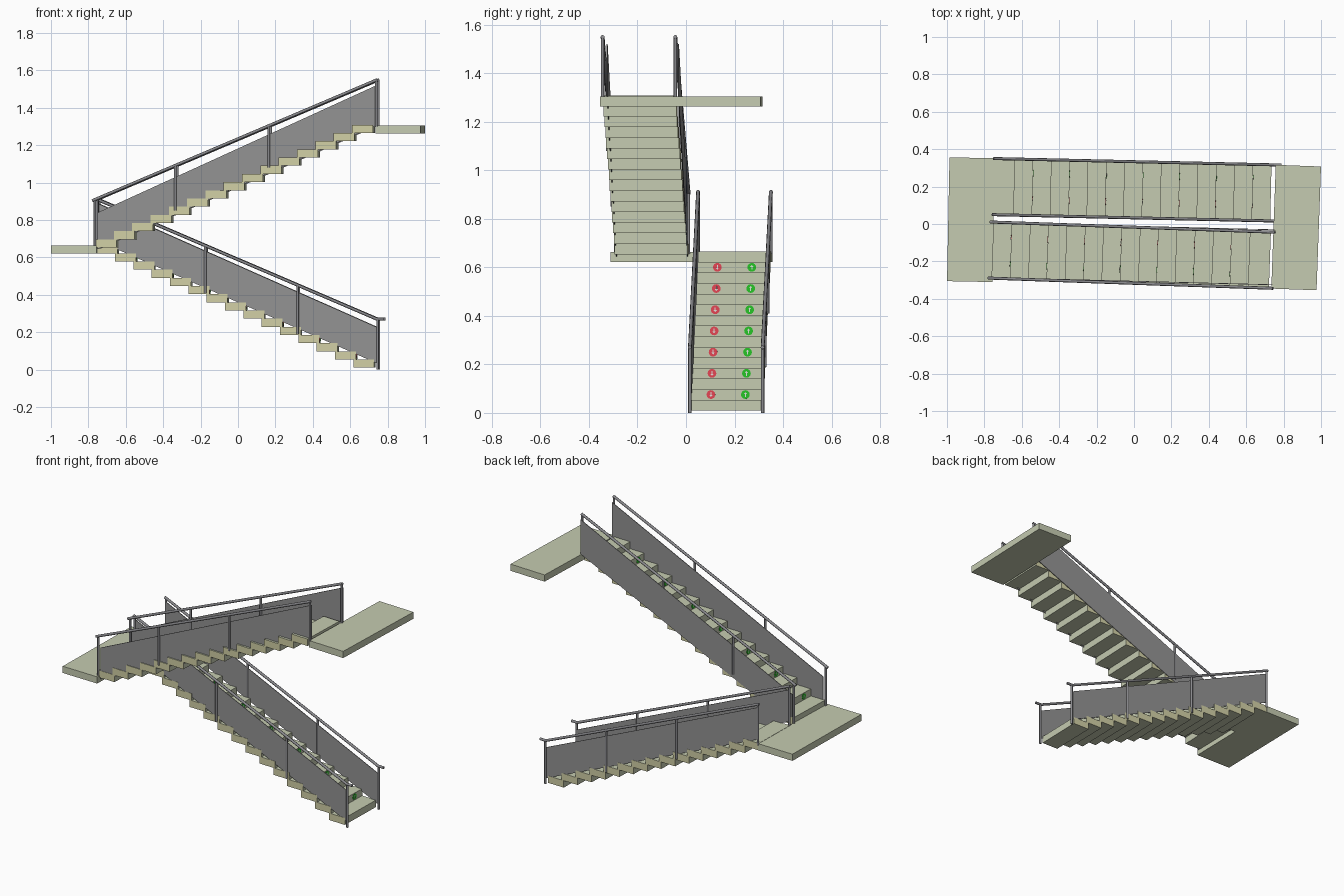
import bpy, bmesh, math
from mathutils import Matrix, Vector

if "Cube" in bpy.data.objects:
    bpy.data.objects.remove(bpy.data.objects["Cube"])


def mat(name, rgb):
    m = bpy.data.materials.new(name)
    m.diffuse_color = (*rgb, 1)
    m.use_nodes = True
    m.node_tree.nodes["Principled BSDF"].inputs["Base Color"].default_value = m.diffuse_color
    return m


STONE = mat("pale stone", (0.56, 0.60, 0.44))
EDGE = mat("yellow stone edge", (0.64, 0.63, 0.38))
PANEL = mat("grey panel", (0.29, 0.29, 0.29))
METAL = mat("rail metal", (0.25, 0.25, 0.265))
RED = mat("red sign", (0.78, 0.06, 0.09))
GREEN = mat("green sign", (0.02, 0.55, 0.02))
WHITE = mat("sign arrow", (0.75, 0.75, 0.72))

RISE, RUN, DEPTH, COUNT, HALF = 0.0437, 0.098, 0.112, 15, 0.15


def finish(name, bm, mats, y=0, angle=0, x=0):
    me = bpy.data.meshes.new(name)
    bmesh.ops.recalc_face_normals(bm, faces=bm.faces)
    bm.to_mesh(me)
    bm.free()
    for m in mats:
        me.materials.append(m)
    ob = bpy.data.objects.new(name, me)
    ob.location, ob.rotation_euler.z = (x, y, 0), angle
    bpy.context.collection.objects.link(ob)
    return ob


def box(bm, lo, hi):
    size = [b - a for a, b in zip(lo, hi)]
    mid = [(a + b) / 2 for a, b in zip(lo, hi)]
    return bmesh.ops.create_cube(
        bm, size=1, matrix=Matrix.Translation(mid) @ Matrix.Diagonal((*size, 1)))


def tube(bm, p, q, r=0.008, sides=8):
    p, q = Vector(p), Vector(q)
    d = q - p
    m = Matrix.Translation((p + q) / 2) @ d.to_track_quat('Z', 'Y').to_matrix().to_4x4()
    bmesh.ops.create_cone(bm, cap_ends=True, segments=sides, radius1=r, radius2=r,
                          depth=d.length, matrix=m)


def plate(bm, pts, x0, x1):
    # flat outline in y/z made into a thin plate along x
    f = bm.faces.new([bm.verts.new((x0, y, z)) for y, z in pts])
    g = bmesh.ops.extrude_face_region(bm, geom=[f])["geom"]
    for v in g:
        if isinstance(v, bmesh.types.BMVert):
            v.co.x = x1


def flight(name, up, y, slope, x_start, z_start, rail, panel, posts, skew):
    """up = +1 climbs toward +x, -1 climbs toward -x"""
    ang = math.atan(slope)
    # treads, with yellow end faces
    bm = bmesh.new()
    red, green, arrows = bmesh.new(), bmesh.new(), bmesh.new()
    for i in range(COUNT):
        xr = x_start + up * RUN * i          # riser face
        xb = xr + up * DEPTH
        z = z_start + RISE * i
        box(bm, (min(xr, xb), -HALF, z), (max(xr, xb), HALF, z + RISE))
        if i % 2:
            # direction signs on every second riser
            zc = z + RISE * 0.5
            for s, b, off in ((-1, red, -0.066), (1, green, 0.076)):
                yc = -up * off
                ring = [(yc + 0.018 * math.cos(k * math.pi / 8),
                         zc + 0.018 * math.sin(k * math.pi / 8)) for k in range(16)]
                plate(b, ring, xr, xr - up * 0.002)
                arrow = [(0, 0.010), (0.007, 0.002), (0.002, 0.002), (0.002, -0.010),
                         (-0.002, -0.010), (-0.002, 0.002), (-0.007, 0.002)]
                plate(arrows, [(yc + a, zc + s * c) for a, c in arrow],
                      xr - up * 0.002, xr - up * 0.003)
    for f in bm.faces:
        f.normal_update()
        f.material_index = 1 if abs(f.normal.y) > 0.9 else 0
    finish(name + "_treads", bm, [STONE, EDGE], y, ang)
    finish(name + "_red_signs", red, [RED], y, ang)
    finish(name + "_green_signs", green, [GREEN], y, ang)
    finish(name + "_sign_arrows", arrows, [WHITE], y, ang)

    (xa, za), (xb, zb) = rail

    def rail_z(x):
        return za + (zb - za) * (x - xa) / (xb - xa)

    for side, label in ((-1, "front"), (1, "back")):
        v = side * HALF
        # handrail and posts
        bm = bmesh.new()
        tube(bm, (xa, v, za), (xb, v, zb))
        if up < 0:
            tube(bm, (xa - 0.005, v, za), (xa + 0.04, v, za))
        for x, zbase in posts:
            tube(bm, (x, v, zbase), (x, v, rail_z(x)), 0.007)
        ob = finish(f"{name}_{label}_handrail", bm, [METAL], y, ang)
        for p in ob.data.polygons:
            p.use_smooth = len(p.vertices) == 4
        # sloping infill panel
        bm = bmesh.new()
        (x0, t0, b0), (x1, t1, b1) = panel
        rows = []
        for t in (-0.002, 0.002):
            rows.append([bm.verts.new((x, v - side * 0.003 + t + skew * (x + 0.75) / 1.5, z))
                         for x, z in ((x0, b0), (x1, b1), (x1, t1), (x0, t0))])
        bm.faces.new(rows[0])
        bm.faces.new(rows[1][::-1])
        for k in range(4):
            j = (k + 1) % 4
            bm.faces.new((rows[0][k], rows[0][j], rows[1][j], rows[1][k]))
        finish(f"{name}_{label}_panel", bm, [PANEL], y, ang)


# two flights
flight("lower_flight", -1, 0.183, -0.0225, 0.732, 0.01,
       ((0.745, 0.27), (-0.755, 0.912)),
       ((0.75, 0.225, 0.032), (-0.75, 0.89, 0.69)),
       ((0.75, 0.0), (0.322, 0.19), (-0.172, 0.41), (-0.747, 0.655)), 0.0)
flight("upper_flight", 1, -0.167, -0.036, -0.757, 0.653,
       ((-0.775, 0.903), (0.75, 1.55)),
       ((-0.745, 0.84, 0.645), (0.745, 1.52, 1.305)),
       ((-0.76, 0.655), (-0.33, 0.85), (0.17, 1.08), (0.745, 1.30)), 0.016)

# landings
for name, x, y, z, ang in (("middle_landing", -0.872, 0.023, 0.622, -0.02),
                           ("top_landing", 0.867, -0.019, 1.262, -0.036)):
    bm = bmesh.new()
    box(bm, (-0.121, -0.331, z), (0.121, 0.331, z + 0.042))
    finish(name, bm, [STONE], y, ang, x)
